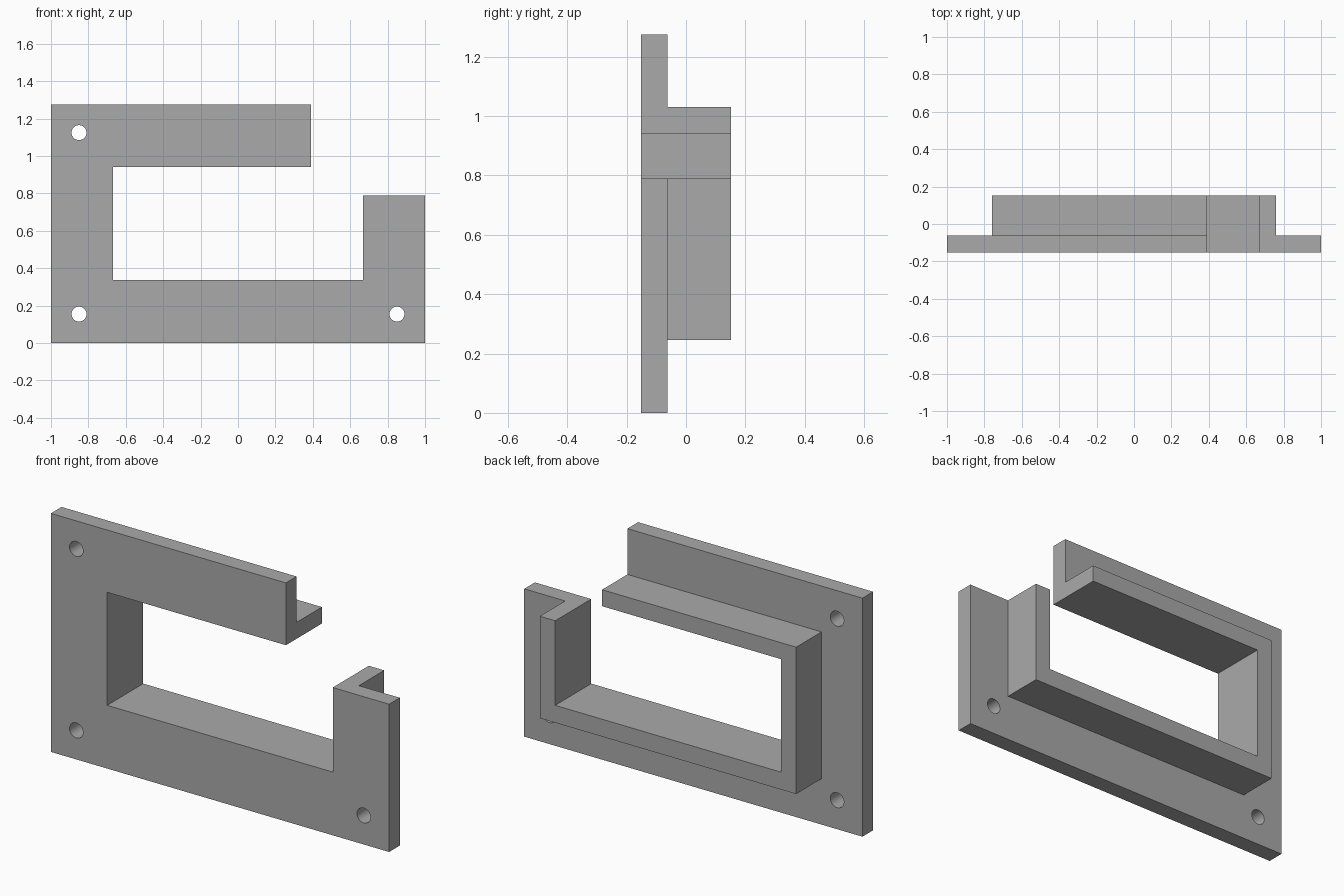
import bpy
import bmesh
from mathutils import Matrix

if "Cube" in bpy.data.objects:
    bpy.data.objects.remove(bpy.data.objects["Cube"], do_unlink=True)

FRONT, PLATE_BACK, COLLAR_BACK = -0.152, -0.062, 0.152
WIN_X, WIN_LOW, WIN_HIGH = 0.667, 0.338, 0.942   # window opening
GAP_X, GAP_Z = 0.39, 0.79                        # open upper corner
HOLES = [(-0.85, 1.125), (-0.85, 0.155), (0.85, 0.155)]
HOLE_RADIUS = 0.04

grey = bpy.data.materials.new("plain grey")
grey.use_nodes = True
grey.diffuse_color = (0.4, 0.4, 0.4, 1)
grey.node_tree.nodes["Principled BSDF"].inputs["Base Color"].default_value = (0.4, 0.4, 0.4, 1)


def add_object(name, bm):
    bmesh.ops.recalc_face_normals(bm, faces=bm.faces)
    mesh = bpy.data.meshes.new(name)
    bm.to_mesh(mesh)
    bm.free()
    mesh.materials.append(grey)
    obj = bpy.data.objects.new(name, mesh)
    bpy.context.collection.objects.link(obj)
    return obj


def open_frame(name, half_width, low, high, y0, y1):
    """C-shaped frame around the window, open at its upper left corner."""
    outline = [(-half_width, low), (half_width, low), (half_width, GAP_Z),
               (WIN_X, GAP_Z), (WIN_X, WIN_LOW), (-WIN_X, WIN_LOW),
               (-WIN_X, WIN_HIGH), (GAP_X, WIN_HIGH), (GAP_X, high),
               (-half_width, high)]
    bm = bmesh.new()
    face = bm.faces.new([bm.verts.new((x, y0, z)) for x, z in outline])
    extruded = bmesh.ops.extrude_face_region(bm, geom=[face])["geom"]
    verts = [v for v in extruded if isinstance(v, bmesh.types.BMVert)]
    bmesh.ops.translate(bm, verts=verts, vec=(0, y1 - y0, 0))
    return add_object(name, bm)


def combine(target, other, operation):
    mod = target.modifiers.new(operation.lower(), "BOOLEAN")
    mod.operation, mod.object, mod.solver = operation, other, "EXACT"
    bpy.context.view_layer.objects.active = target
    bpy.ops.object.modifier_apply(modifier=mod.name)
    bpy.data.objects.remove(other, do_unlink=True)


# Flat mounting plate with the deeper collar behind it
frame = open_frame("mounting_frame", 1.0, 0.0, 1.275, FRONT, PLATE_BACK)
collar = open_frame("collar", 0.758, 0.245, 1.03, PLATE_BACK, COLLAR_BACK)
combine(frame, collar, "UNION")

# Screw holes through the plate
bm = bmesh.new()
for x, z in HOLES:
    bmesh.ops.create_cone(
        bm, cap_ends=True, segments=32, radius1=HOLE_RADIUS, radius2=HOLE_RADIUS, depth=0.2,
        matrix=Matrix.Translation((x, (FRONT + PLATE_BACK) / 2, z)) @ Matrix.Rotation(1.5707963, 4, "X"))
drill = add_object("hole_cutter", bm)
drill.hide_render = True
combine(frame, drill, "DIFFERENCE")

# Smooth hole walls, crisp edges
bpy.ops.object.select_all(action="DESELECT")
frame.select_set(True)
bpy.context.view_layer.objects.active = frame
bpy.ops.object.shade_smooth_by_angle(angle=0.5)
